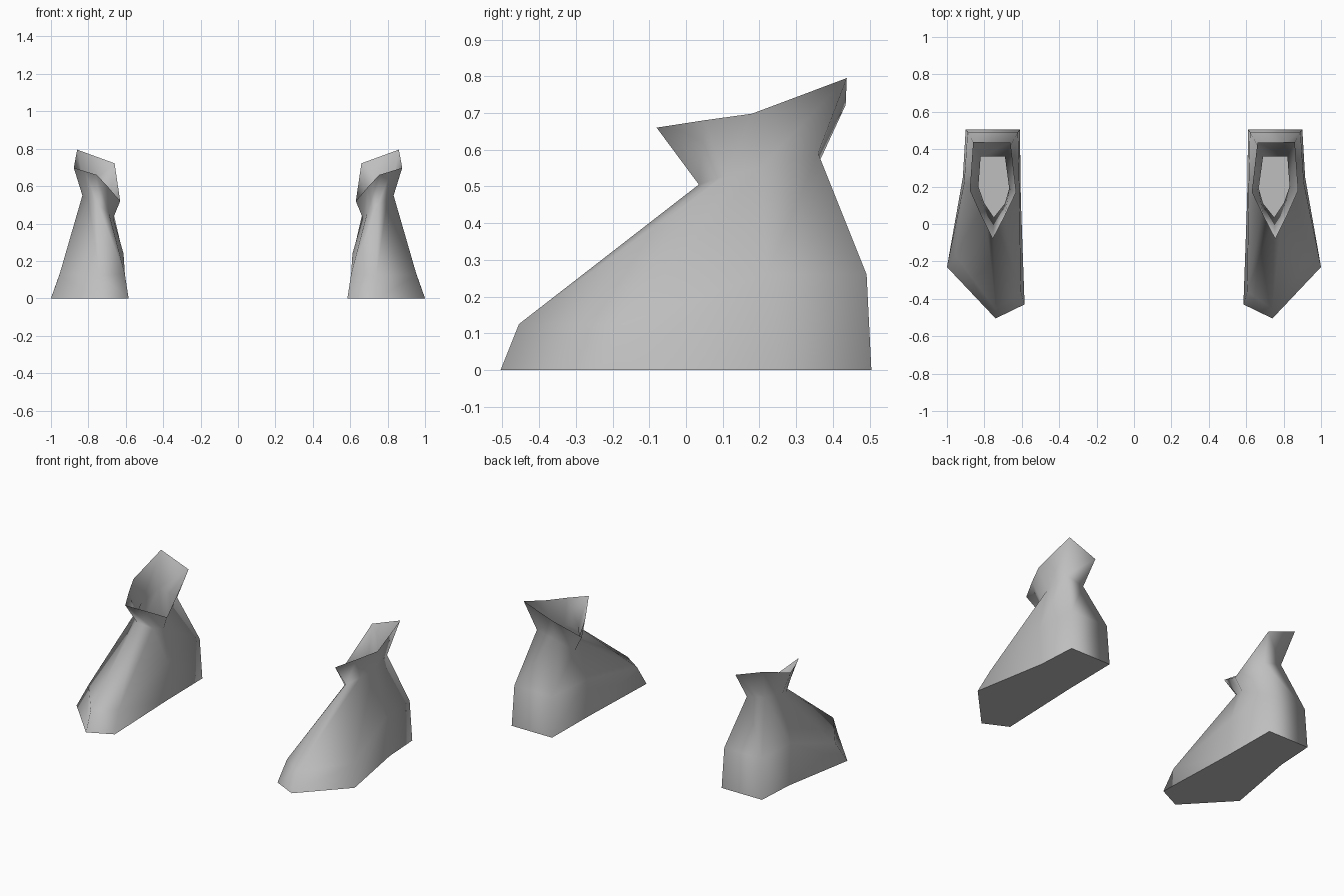
import bpy, bmesh

if "Cube" in bpy.data.objects:
    bpy.data.objects.remove(bpy.data.objects["Cube"])

grey = bpy.data.materials.new("light_grey")
grey.diffuse_color = (0.52, 0.52, 0.52, 1)
grey.use_nodes = True
grey.node_tree.nodes["Principled BSDF"].inputs["Base Color"].default_value = grey.diffuse_color

# Cross-sections from sole to collar rim, each running:
# toe, outer front, outer rear, heel outer, heel inner, inner rear, inner toe
RINGS = [
    # sole outline
    [(.74, -.505, 0), (1.0, -.23, 0), (.915, .25, 0), (.90, .505, 0),
     (.61, .505, 0), (.605, .13, 0), (.585, -.43, 0)],
    # top of toe cap and heel
    [(.74, -.455, .125), (.955, -.17, .125), (.908, .22, .26), (.89, .492, .26),
     (.62, .492, .26), (.612, .15, .24), (.605, -.36, .13)],
    # ankle
    [(.75, .035, .505), (.80, .11, .53), (.832, .20, .55), (.82, .36, .59),
     (.69, .36, .56), (.667, .19, .43), (.69, .11, .455)],
    # flared collar rim
    [(.755, -.08, .66), (.82, .05, .68), (.878, .18, .698), (.86, .438, .795),
     (.66, .435, .722), (.63, .17, .52), (.69, .045, .59)],
]


def make_boot(name, side):
    bm = bmesh.new()
    rings = [[bm.verts.new((side * x, y, z)) for x, y, z in r] for r in RINGS]
    n = len(rings[0])
    # upper: bridge each section to the next, leaving the collar open
    for lo, hi in zip(rings, rings[1:]):
        for i in range(n):
            j = (i + 1) % n
            bm.faces.new((lo[i], lo[j], hi[j], hi[i])).smooth = True
    # flat sole with a crisp edge
    sole = bm.faces.new(rings[0][::-1])
    for e in sole.edges:
        e.smooth = False
    if side < 0:
        bmesh.ops.reverse_faces(bm, faces=bm.faces[:])
    mesh = bpy.data.meshes.new(name)
    bm.to_mesh(mesh)
    bm.free()
    mesh.materials.append(grey)
    bpy.context.collection.objects.link(bpy.data.objects.new(name, mesh))


make_boot("right_boot", 1)
make_boot("left_boot", -1)
